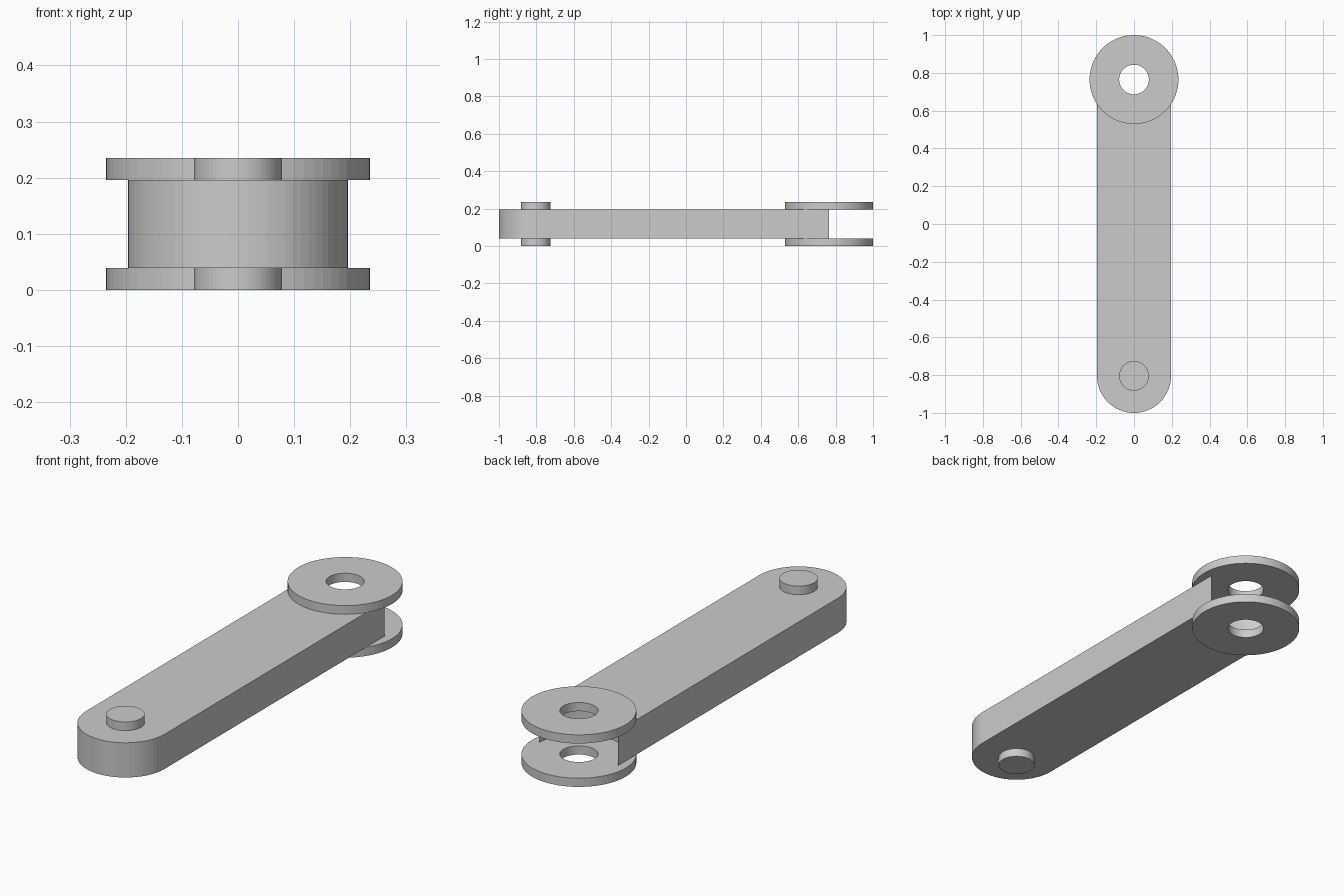
import bpy, bmesh
from math import pi, sin, cos

cube = bpy.data.objects.get("Cube")
if cube:
    bpy.data.objects.remove(cube, do_unlink=True)

U = 2 / 10.2                      # link half-width
FRONT, BACK = -1 + U, 1 - 1.2 * U  # pivot positions along y
PLATE = 0.2 * U                   # flange thickness
BAR = 0.8 * U                     # bar thickness
HEIGHT = BAR + 2 * PLATE
SEG = 72

grey = bpy.data.materials.new("plain grey")
grey.use_nodes = True
colour = (0.6, 0.6, 0.6, 1)
grey.diffuse_color = colour
grey.node_tree.nodes["Principled BSDF"].inputs["Base Color"].default_value = colour


def arc(y, radius, start, end, steps):
    """Points on an arc centred on (0, y)."""
    angles = [start + (end - start) * i / steps for i in range(steps + 1)]
    return [(radius * cos(a), y + radius * sin(a)) for a in angles]


def finish(name, bm):
    bmesh.ops.recalc_face_normals(bm, faces=bm.faces[:])
    mesh = bpy.data.meshes.new(name)
    bm.to_mesh(mesh)
    bm.free()
    mesh.materials.append(grey)
    obj = bpy.data.objects.new(name, mesh)
    bpy.context.collection.objects.link(obj)
    return obj


def prism(name, outline, z, height):
    """Extrude a closed outline upward from z."""
    bm = bmesh.new()
    face = bm.faces.new([bm.verts.new((x, y, z)) for x, y in outline])
    top = bmesh.ops.extrude_face_region(bm, geom=[face])["geom"]
    verts = [v for v in top if isinstance(v, bmesh.types.BMVert)]
    bmesh.ops.translate(bm, verts=verts, vec=(0, 0, height))
    return finish(name, bm)


def ring(name, y, inner, outer, z, height):
    """Flat washer, spun from a rectangular section."""
    bm = bmesh.new()
    section = [(inner, z), (outer, z), (outer, z + height), (inner, z + height)]
    verts = [bm.verts.new((r, y, h)) for r, h in section]
    edges = [bm.edges.new((verts[i], verts[(i + 1) % 4])) for i in range(4)]
    bmesh.ops.spin(bm, geom=verts + edges, cent=(0, y, 0), axis=(0, 0, 1),
                   angle=2 * pi, steps=SEG, use_merge=True)
    bmesh.ops.remove_doubles(bm, verts=bm.verts[:], dist=1e-5)
    return finish(name, bm)


# Bar: rounded at the front, hollowed by a matching arc at the back
rounded_end = arc(FRONT, U, pi, 2 * pi, SEG // 2)
hollow_end = arc(BACK, U, 2 * pi, pi, SEG // 2)
prism("link_bar", rounded_end + hollow_end, PLATE, BAR)

# Pivot pins and eyelet flanges on both faces
for side, z in (("lower", 0), ("upper", PLATE + BAR)):
    prism(side + "_pin", arc(FRONT, 0.4 * U, 0, 2 * pi, SEG)[:-1], z, PLATE)
    ring(side + "_flange", BACK, 0.4 * U, 1.2 * U, z, PLATE)
